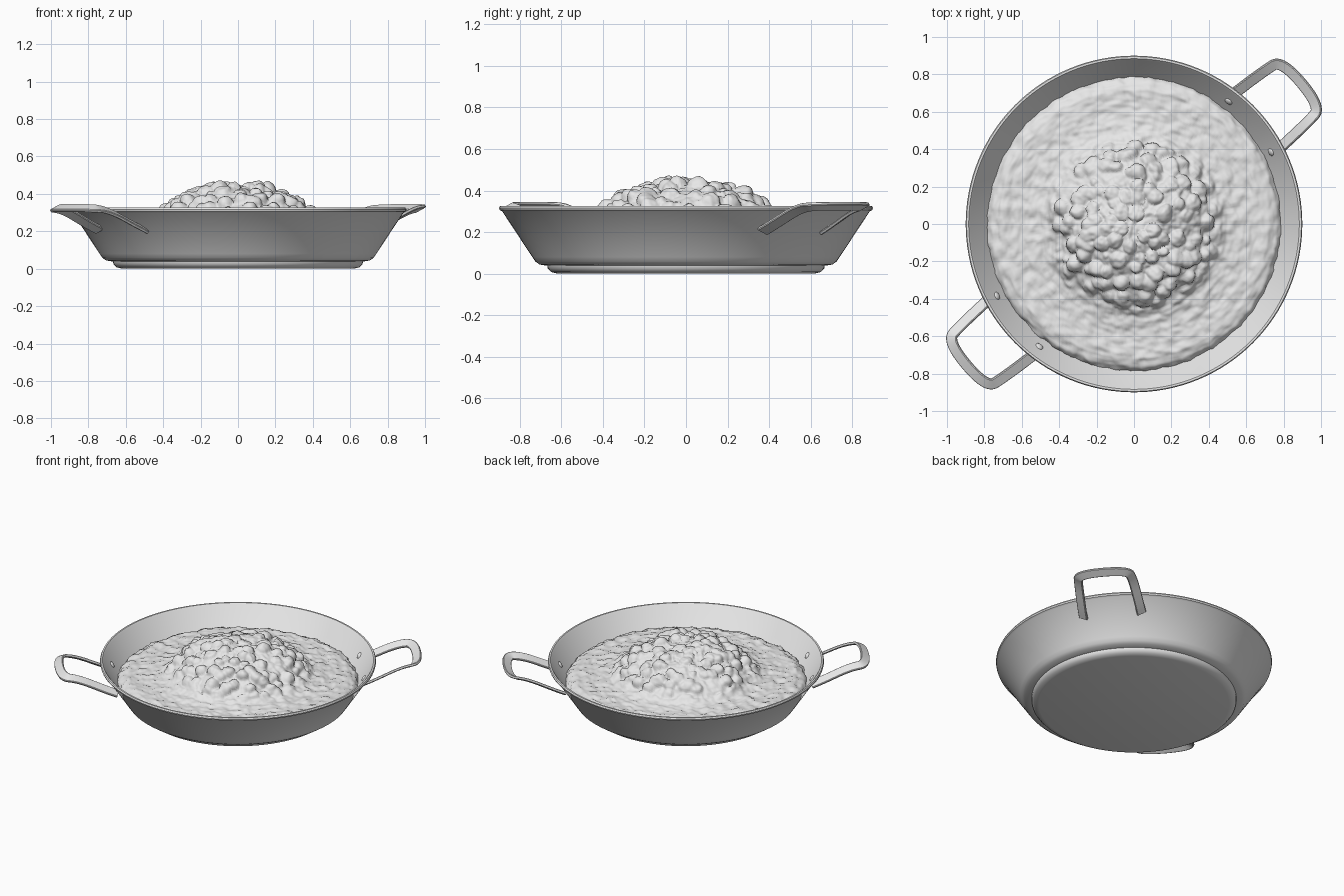
import bpy, bmesh
from math import sin, cos, pi, radians, hypot, sqrt
from mathutils import Vector, Matrix, noise

cube = bpy.data.objects.get("Cube")
if cube:
    bpy.data.objects.remove(cube)

grey = bpy.data.materials.new("light grey")
grey.use_nodes = True
grey.diffuse_color = (0.8, 0.8, 0.8, 1)
grey.node_tree.nodes["Principled BSDF"].inputs["Base Color"].default_value = (0.8, 0.8, 0.8, 1)


def finish(name, bm, angle):
    bmesh.ops.recalc_face_normals(bm, faces=bm.faces[:])
    mesh = bpy.data.meshes.new(name)
    bm.to_mesh(mesh)
    bm.free()
    obj = bpy.data.objects.new(name, mesh)
    bpy.context.collection.objects.link(obj)
    mesh.materials.append(grey)
    bpy.ops.object.select_all(action="DESELECT")
    obj.select_set(True)
    bpy.context.view_layer.objects.active = obj
    bpy.ops.object.shade_smooth_by_angle(angle=radians(angle))
    return obj


def skin(bm, rings, closed_rows=False):
    """Join consecutive closed rings of vertices with quads."""
    pairs = list(zip(rings, rings[1:]))
    if closed_rows:
        pairs.append((rings[-1], rings[0]))
    for a, b in pairs:
        for i in range(len(a)):
            j = (i + 1) % len(a)
            bm.faces.new((a[i], a[j], b[j], b[i]))


def circle(bm, r, z, n):
    return [bm.verts.new((r * cos(2 * pi * i / n), r * sin(2 * pi * i / n), z)) for i in range(n)]


# Pan: stepped foot, flared wall, rolled rim and hollow inside
profile = [(0.62, 0), (0.65, 0.008), (0.666, 0.025), (0.668, 0.038), (0.705, 0.044),
           (0.725, 0.058), (0.74, 0.08), (0.885, 0.3), (0.897, 0.306), (0.9, 0.316),
           (0.895, 0.326), (0.884, 0.326), (0.875, 0.316), (0.725, 0.088), (0.7, 0.065),
           (0.65, 0.055)]
bm = bmesh.new()
rings = [circle(bm, r, z, 128) for r, z in profile]
skin(bm, rings)
bm.faces.new(rings[0])
bm.faces.new(rings[-1])
finish("pan", bm, 40)


# Food: shallow rough layer with a lumpy mound in the middle
def interp(r, pts):
    for (r0, z0), (r1, z1) in zip(pts, pts[1:]):
        if r <= r1:
            t = (r - r0) / (r1 - r0)
            return z0 + (z1 - z0) * t
    return pts[-1][1]


section = [(0, 0.435), (0.12, 0.43), (0.22, 0.405), (0.32, 0.36), (0.4, 0.3), (0.44, 0.26),
           (0.5, 0.235), (0.6, 0.222), (0.72, 0.222), (0.765, 0.205), (0.79, 0.17)]


def food_point(r, a):
    p = Vector((r * cos(a), r * sin(a), interp(r, section)))
    slope = (interp(r + 0.02, section) - interp(max(r - 0.02, 0), section)) / 0.04
    out = Vector((-slope * cos(a), -slope * sin(a), 1)).normalized()
    mound = min(1, max(0, (0.49 - r) / 0.08))
    # rounded grains on the mound, fine ripples on the layer
    d = noise.voronoi(p * 13)[0][0]
    patch = 0.5 + 0.5 * noise.noise(p * 5 + Vector((3, 1, 7)))
    grain = sqrt(max(0, 1 - (d / 0.6) ** 2)) * (0.012 + 0.04 * patch)
    broad = 0.025 * noise.noise(p * 5)
    ripple = 0.011 * noise.noise(p * 18) + 0.007 * noise.noise(p * 42)
    p += out * (mound * (grain + broad) + ripple)
    edge = max(0, (r - 0.7) / 0.09)
    wobble = 1 + edge * 0.012 * noise.noise(Vector((cos(a), sin(a), r)) * 22)
    return (p.x * wobble, p.y * wobble, p.z)


bm = bmesh.new()
steps, segs = 110, 256
rings = [[bm.verts.new(food_point(0.79 * k / steps, 2 * pi * i / segs)) for i in range(segs)]
         for k in range(2, steps + 1)]
rings.append(circle(bm, 0.72, 0.1, segs))
skin(bm, rings)
bm.faces.new(rings[0])
bm.faces.new(rings[-1])
finish("food", bm, 80)


# Handles: tilted ribbon loops swept along a rounded path
def smooth_path(pts, rounds):
    for _ in range(rounds):
        new = [pts[0]]
        for a, b in zip(pts, pts[1:]):
            new += [a.lerp(b, 0.25), a.lerp(b, 0.75)]
        pts = new + [pts[-1]]
    return pts


half = [(0.805, 0.192, 0.205), (0.88, 0.19, 0.235), (1.06, 0.18, 0.315), (1.17, 0.165, 0.325)]
corner_path = [Vector(p) for p in half] + [Vector((u, -v, z)) for u, v, z in reversed(half)]


def handle(name, heading, tilt):
    path = smooth_path(corner_path, 4)
    bm = bmesh.new()
    rings = []
    for i, p in enumerate(path):
        t = path[min(i + 1, len(path) - 1)] - path[max(i - 1, 0)]
        t.normalize()
        outward = Vector((-t.y, t.x, 0)).normalized()
        wide = outward * cos(tilt) + Vector((0, 0, sin(tilt)))
        wide = (wide - t * wide.dot(t)).normalized()
        thin = t.cross(wide)
        w, h, b = 0.031, 0.009, 0.004
        shape = [(w, h - b), (w - b, h), (b - w, h), (-w, h - b),
                 (-w, b - h), (b - w, -h), (w - b, -h), (w, b - h)]
        rings.append([bm.verts.new(p + wide * x + thin * y) for x, y in shape])
    skin(bm, rings)
    bm.faces.new(rings[0])
    bm.faces.new(rings[-1])
    bmesh.ops.transform(bm, matrix=Matrix.Rotation(heading, 4, "Z"), verts=bm.verts)
    finish(name, bm, 40)


# Rivets: flattened domes on the inside of the wall
def rivet(name, heading, side):
    bm = bmesh.new()
    bmesh.ops.create_uvsphere(bm, u_segments=16, v_segments=8, radius=0.022)
    place = (Matrix.Rotation(heading + side * 0.215, 4, "Z") @ Matrix.Translation((0.828, 0, 0.243))
             @ Matrix.Rotation(radians(-56), 4, "Y") @ Matrix.Diagonal((1, 1, 0.5, 1)))
    bmesh.ops.transform(bm, matrix=place, verts=bm.verts)
    finish(name, bm, 40)


for label, heading, tilt in (("back", radians(40), 0.5), ("front", radians(220), -0.5)):
    handle(label + "_handle", heading, tilt)
    for side, word in ((1, "a"), (-1, "b")):
        rivet(label + "_rivet_" + word, heading, side)
